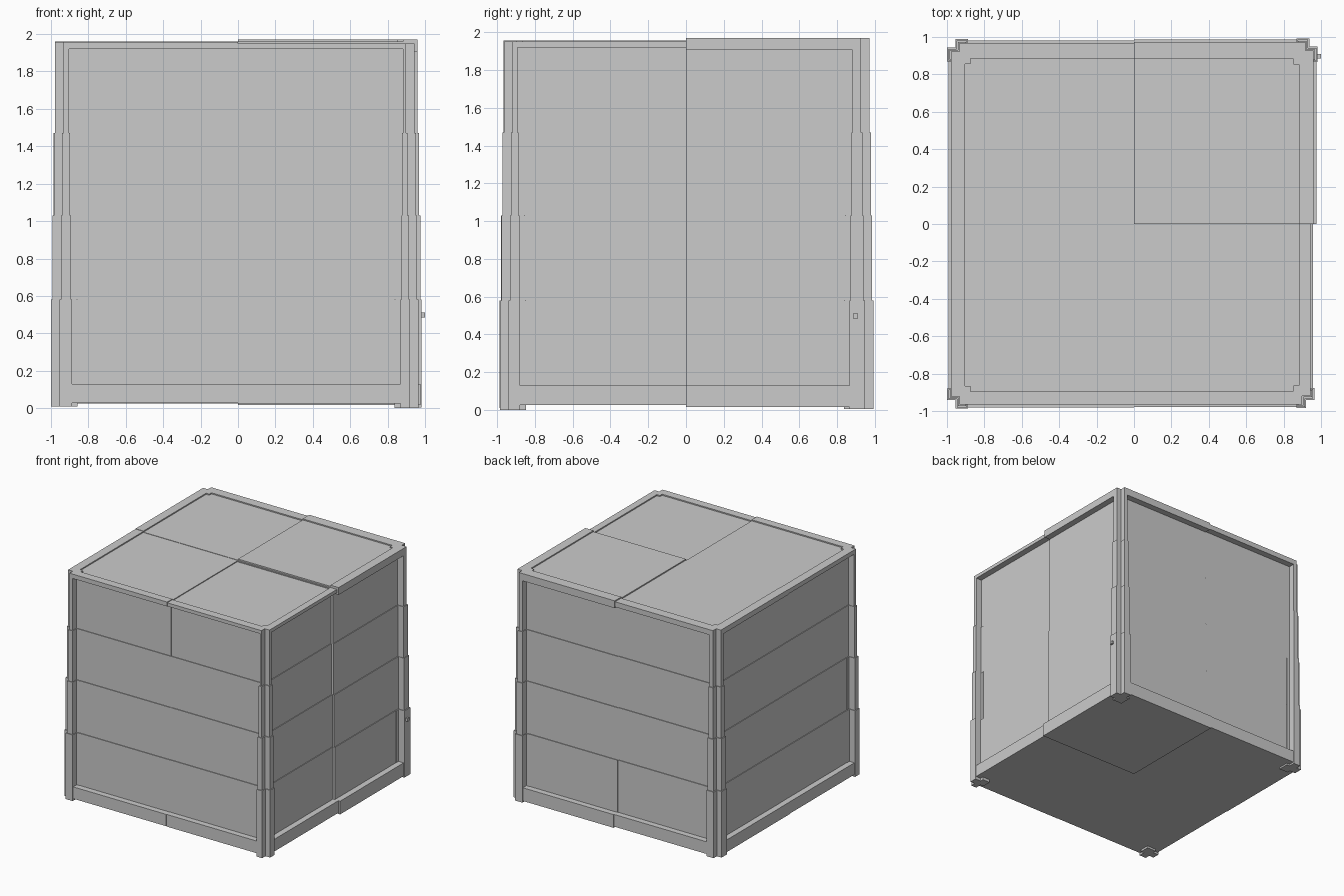
import bpy, bmesh

if "Cube" in bpy.data.objects:
    bpy.data.objects.remove(bpy.data.objects["Cube"])


def prism(name, pts, z0, z1):
    """Upright prism from a flat outline."""
    bm = bmesh.new()
    face = bm.faces.new([bm.verts.new((x, y, z0)) for x, y in pts])
    ext = bmesh.ops.extrude_face_region(bm, geom=[face])
    top = [v for v in ext["geom"] if isinstance(v, bmesh.types.BMVert)]
    bmesh.ops.translate(bm, verts=top, vec=(0, 0, z1 - z0))
    bmesh.ops.recalc_face_normals(bm, faces=bm.faces)
    me = bpy.data.meshes.new(name)
    bm.to_mesh(me)
    bm.free()
    ob = bpy.data.objects.new(name, me)
    bpy.context.collection.objects.link(ob)
    return ob


def box(name, x0, x1, y0, y1, z0, z1):
    return prism(name, [(x0, y0), (x1, y0), (x1, y1), (x0, y1)], z0, z1)


LEVELS = [0.0, 0.58, 1.03, 1.47]   # telescoping rows, widest at the bottom
NOTCH = 0.045                      # recessed outer corner of each post
RECESS = 0.055                     # wall depth behind the posts

# name, sign x, sign y, outer x, outer y, inner x, inner y, top z, floor z, foot z, rail height
QUADS = [
    ("front_left", -1, -1, 0.978, 0.966, 0.903, 0.895, 1.957, 0.028, 0.010, 0.038),
    ("front_right", 1, -1, 0.944, 0.964, 0.883, 0.893, 1.950, 0.025, 0.000, 0.030),
    ("back_left", -1, 1, 0.979, 0.967, 0.903, 0.885, 1.960, 0.025, 0.010, 0.045),
    ("back_right", 1, 1, 0.961, 0.972, 0.883, 0.882, 1.970, 0.016, 0.004, 0.063),
]

for q, sx, sy, X, Y, ix, iy, top, floor, foot, rail in QUADS:
    # stepped corner posts and wall panels, row by row
    for i, lev in enumerate(LEVELS):
        k = 3 - i
        ox, oy = X + 0.007 * k, Y + 0.007 * k
        jx, jy = ix - 0.005 * k, iy - 0.005 * k
        z1 = LEVELS[i + 1] if i < 3 else top
        profile = [(jx - 0.03, jy - 0.03), (ox - RECESS, jy - 0.03), (ox - RECESS, jy), (ox, jy),
                   (ox, oy - NOTCH), (ox - NOTCH, oy - NOTCH), (ox - NOTCH, oy),
                   (jx, oy), (jx, oy - RECESS), (jx - 0.03, oy - RECESS)]
        prism(f"{q}_post_{i + 1}", [(sx * a, sy * b) for a, b in profile],
              foot if i == 0 else lev, z1)
        wx, wy = X - RECESS + 0.006 * k, Y - RECESS + 0.006 * k
        z0 = floor if i == 0 else lev
        z1w = z1 if i < 3 else top - 0.015
        box(f"{q}_wall_{i + 1}", 0, sx * (jx + 0.005), sy * (wy - 0.02), sy * wy, z0, z1w)
        box(f"{q}_side_wall_{i + 1}", sx * (wx - 0.02), sx * wx, 0, sy * (jy + 0.005), z0, z1w)

    # roof panel, sunk slightly inside the top rails
    box(f"{q}_roof", 0, sx * (ix + 0.004), 0, sy * (iy + 0.004), top - 0.04, top - 0.010)
    box(f"{q}_top_rail", 0, sx * (ix + 0.004), sy * iy, sy * Y, top - rail, top)
    box(f"{q}_side_top_rail", sx * ix, sx * X, 0, sy * (iy + 0.004), top - rail, top)

    # floor panel and bottom rails
    bx, by = X + 0.014, Y + 0.014
    box(f"{q}_floor", 0, sx * (ix + 0.004), 0, sy * (iy + 0.004), floor, floor + 0.03)
    box(f"{q}_bottom_rail", 0, sx * ix, sy * (iy - 0.01), sy * by, floor, 0.13)
    box(f"{q}_side_bottom_rail", sx * (ix - 0.01), sx * bx, 0, sy * iy, floor, 0.13)

# seam lip beside the highest roof panel
box("roof_seam_lip", 0, 0.88, -0.010, 0, 1.915, 1.948)

# small latch on the back right post
box("latch", 0.975, 1.0, 0.885, 0.91, 0.485, 0.51)
